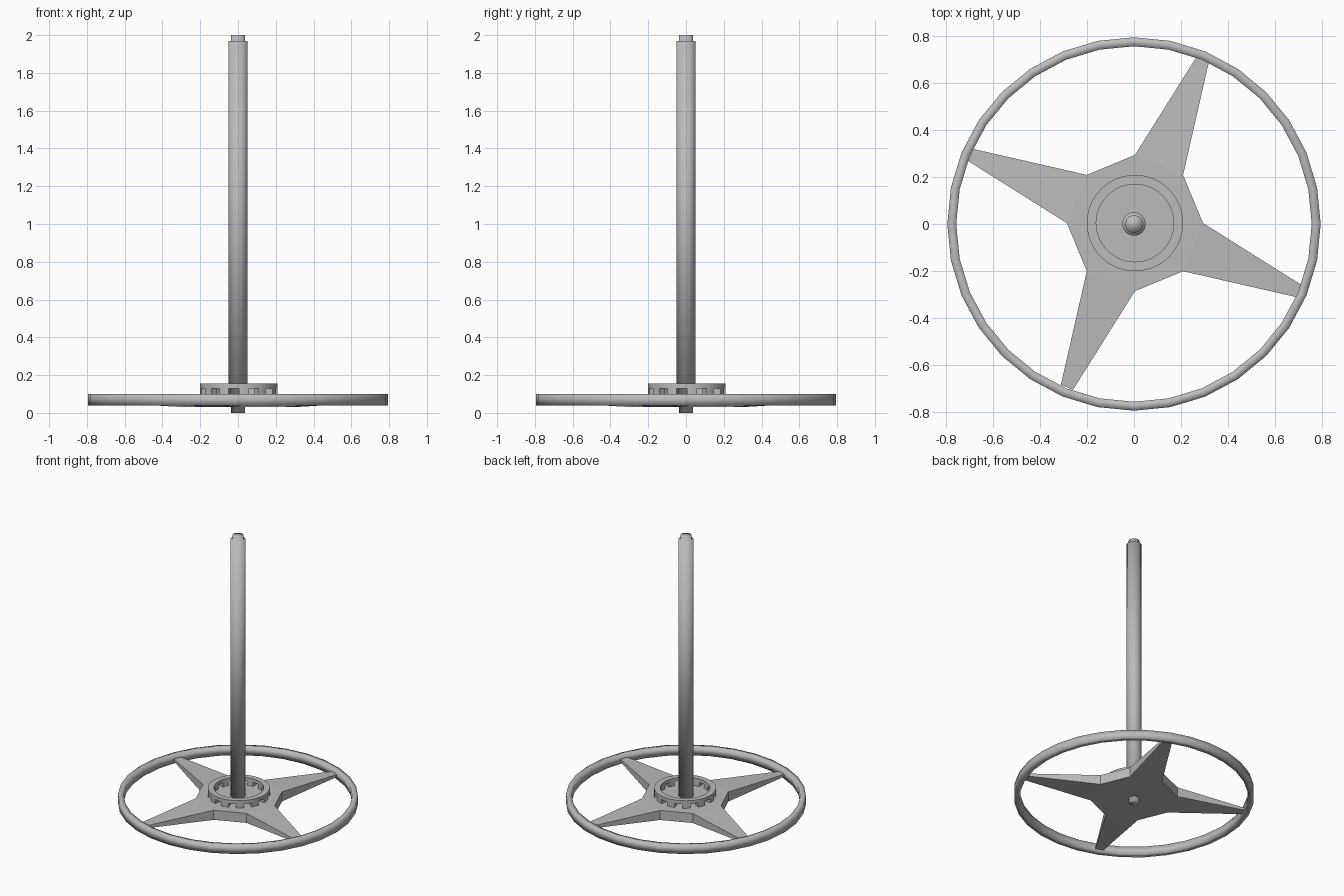
import bpy, bmesh, math

if "Cube" in bpy.data.objects:
    bpy.data.objects.remove(bpy.data.objects["Cube"])

steel = bpy.data.materials.new("grey_steel")
steel.diffuse_color = (0.5, 0.5, 0.5, 1)
steel.use_nodes = True
steel.node_tree.nodes["Principled BSDF"].inputs["Base Color"].default_value = steel.diffuse_color


def finish(name, bm, smooth):
    bmesh.ops.recalc_face_normals(bm, faces=bm.faces)
    for f in bm.faces:
        f.smooth = smooth
    me = bpy.data.meshes.new(name)
    bm.to_mesh(me)
    bm.free()
    me.materials.append(steel)
    ob = bpy.data.objects.new(name, me)
    bpy.context.collection.objects.link(ob)
    return ob


def lathe(name, profile, n, closed, smooth, offset=0.0):
    """Revolve an (r, z) profile; open profiles get end caps."""
    bm = bmesh.new()
    rings = []
    for r, z in profile:
        rings.append([bm.verts.new((r * math.cos(a) + offset, r * math.sin(a) + offset, z))
                      for a in (2 * math.pi * i / n for i in range(n))])
    m = len(rings)
    for j in range(m if closed else m - 1):
        a, b = rings[j], rings[(j + 1) % m]
        for i in range(n):
            k = (i + 1) % n
            bm.faces.new((a[i], a[k], b[k], b[i]))
    if not closed:
        bm.faces.new(rings[0])
        bm.faces.new(rings[-1])
    return bm if name is None else finish(name, bm, smooth)


# Shaft with a narrower pin at both ends
lathe("shaft", [(0.037, 0), (0.037, 0.035), (0.05, 0.035), (0.05, 1.97),
                (0.037, 1.97), (0.037, 2.0)], 32, False, True)

# Outer rim, rectangular section
lathe("wheel_rim", [(0.795, 0.04), (0.795, 0.10), (0.757, 0.10), (0.757, 0.04)], 32, True, True)

# Star-shaped spoke plate: octagon hub with alternate sides drawn out to thin tips
C, MID, HALF = 0.004, 0.065, 0.035
bm = bmesh.new()
hub = []
for i in range(8):
    a = i * math.pi / 4
    x, y = 0.29 * math.cos(a) + C, 0.29 * math.sin(a) + C
    hub.append((bm.verts.new((x, y, MID - HALF)), bm.verts.new((x, y, MID + HALF))))
bm.faces.new([v[0] for v in hub])
bm.faces.new([v[1] for v in hub])
for i in range(8):
    p, q = hub[i], hub[(i + 1) % 8]
    if i % 2 == 0:
        bm.faces.new((p[0], q[0], q[1], p[1]))
        continue
    a = (i + 0.5) * math.pi / 4
    tips = []
    for s in (-1, 1):
        x = 0.757 * math.cos(a) - s * 0.028 * math.sin(a) + C
        y = 0.757 * math.sin(a) + s * 0.028 * math.cos(a) + C
        tips.append((bm.verts.new((x, y, MID - HALF / 4)), bm.verts.new((x, y, MID + HALF / 4))))
    t, u = tips
    bm.faces.new((p[0], q[0], u[0], t[0]))
    bm.faces.new((p[1], q[1], u[1], t[1]))
    bm.faces.new((p[0], t[0], t[1], p[1]))
    bm.faces.new((q[0], u[0], u[1], q[1]))
    bm.faces.new((t[0], u[0], u[1], t[1]))
finish("spoke_plate", bm, False)

# Castellated collar: ring with twelve teeth extruded down to the plate
bm = lathe(None, [(0.205, 0.13), (0.205, 0.155), (0.165, 0.155), (0.165, 0.13)], 48, True, False, C)
bmesh.ops.recalc_face_normals(bm, faces=bm.faces)
teeth = []
for f in bm.faces:
    c = f.calc_center_median()
    if f.normal.z < -0.9 and math.degrees(math.atan2(c.y - C, c.x - C)) % 30 < 15:
        teeth.append(f)
ret = bmesh.ops.extrude_face_region(bm, geom=teeth)
for v in ret["geom"]:
    if isinstance(v, bmesh.types.BMVert):
        v.co.z = 0.095
bmesh.ops.delete(bm, geom=teeth, context='FACES')
finish("toothed_collar", bm, False)
